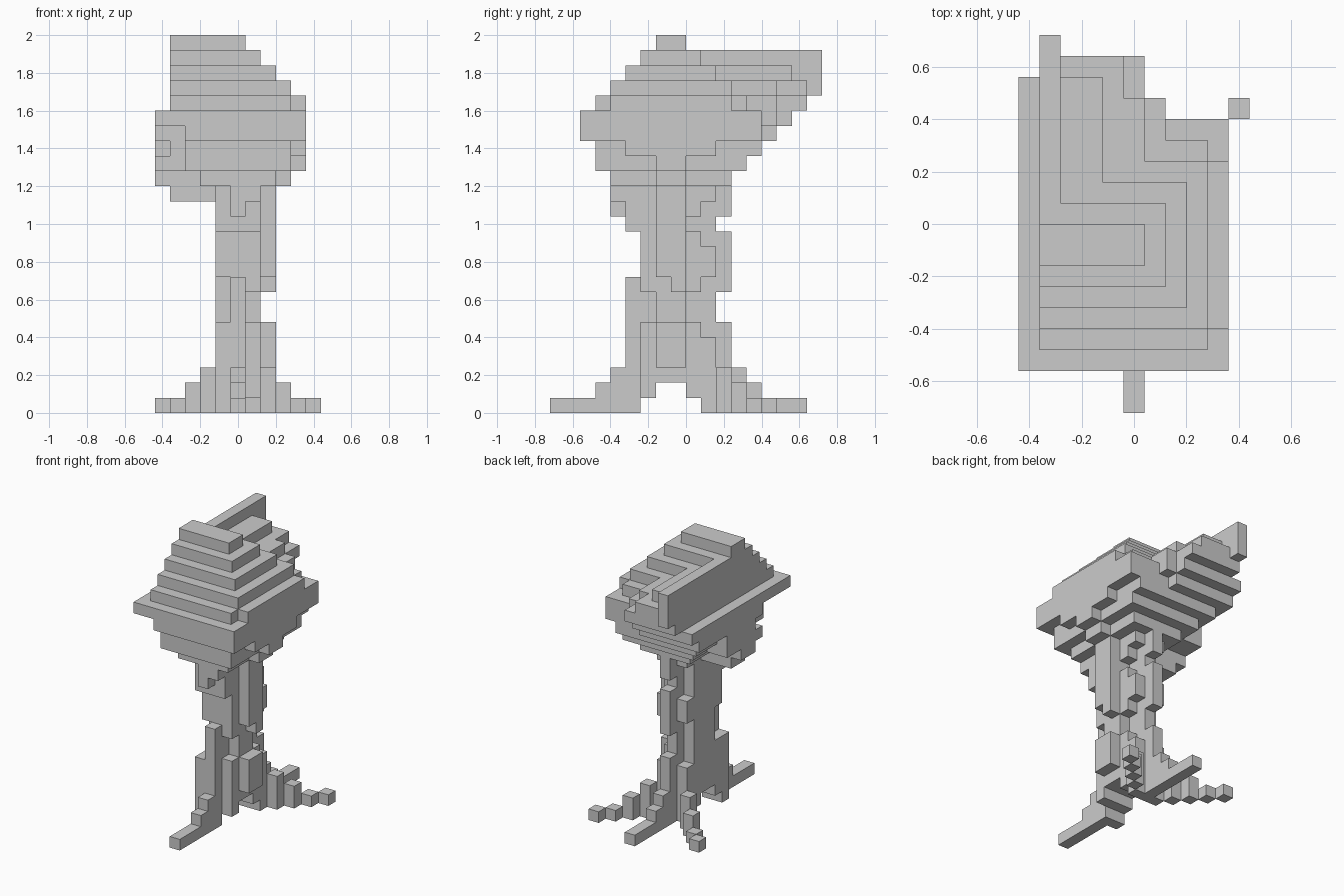
import bpy
import bmesh
from itertools import product

if "Cube" in bpy.data.objects:
    bpy.data.objects.remove(bpy.data.objects["Cube"], do_unlink=True)

UNIT = 0.08
ORIGIN_X, ORIGIN_Y = -5.5 * UNIT, -9 * UNIT

grey = bpy.data.materials.new("plain grey")
grey.use_nodes = True
grey_value = (0.6, 0.6, 0.6, 1)
grey.diffuse_color = grey_value
grey.node_tree.nodes["Principled BSDF"].inputs["Base Color"].default_value = grey_value


def block(x0, x1, y0, y1, z0, z1):
    """Set of grid cells filling a box."""
    return set(product(range(x0, x1), range(y0, y1), range(z0, z1)))


def corner_loop(cell, axis, side):
    """Corners of one face of a cell, wound outwards."""
    first, second = (axis + 1) % 3, (axis + 2) % 3
    loop = []
    for a, b in ((0, 0), (1, 0), (1, 1), (0, 1)):
        corner = list(cell)
        corner[axis] += side
        corner[first] += a
        corner[second] += b
        loop.append(tuple(corner))
    return loop if side else loop[::-1]


def build(name, cells):
    """Make a stepped solid from the exposed faces of its cells."""
    bm = bmesh.new()
    corners = {}

    def vertex(point):
        if point not in corners:
            x, y, z = point
            corners[point] = bm.verts.new(
                (ORIGIN_X + x * UNIT, ORIGIN_Y + y * UNIT, z * UNIT))
        return corners[point]

    for cell in sorted(cells):
        for axis, side in product(range(3), (0, 1)):
            neighbour = list(cell)
            neighbour[axis] += 1 if side else -1
            if tuple(neighbour) not in cells:
                bm.faces.new([vertex(p) for p in corner_loop(cell, axis, side)])
    bmesh.ops.dissolve_limit(bm, angle_limit=0.01, verts=bm.verts, edges=bm.edges)
    mesh = bpy.data.meshes.new(name)
    bm.to_mesh(mesh)
    bm.free()
    mesh.materials.append(grey)
    part = bpy.data.objects.new(name, mesh)
    bpy.context.collection.objects.link(part)


# Crown: rectangles (left, right, front, back) for each layer, top downwards
crown_layers = [
    [(1, 6, 7, 9)],
    [(1, 7, 6, 10)],
    [(1, 8, 5, 11), (1, 4, 9, 16)],
    [(1, 9, 4, 12), (1, 6, 9, 15), (1, 5, 9, 17)],
    [(1, 10, 4, 12), (1, 9, 3, 13), (1, 7, 9, 15), (1, 6, 9, 17)],
    [(0, 10, 2, 14), (0, 7, 9, 15), (0, 6, 9, 16)],
    [(2, 10, 2, 14), (0, 9, 6, 14), (0, 6, 9, 15)],
    [(2, 9, 3, 14), (1, 9, 6, 14), (0, 10, 7, 11), (2, 10, 5, 9)],
    [(2, 9, 3, 13), (0, 9, 6, 11), (2, 10, 7, 9)],
    [(3, 8, 4, 12), (0, 9, 7, 9)],
    [(1, 8, 7, 9)],
]
crown = set()
for depth, layer in enumerate(crown_layers):
    level = 24 - depth
    for rectangle in layer:
        crown |= block(*rectangle, level, level + 1)
build("crown", crown)

# Thin upright fin at the back of the crown
build("crown_fin", block(1, 2, 10, 18, 21, 24))

# Trunk core: a cross in plan, with an arch beneath
trunk = block(4, 7, 7, 9, 2, 15)
trunk |= block(5, 6, 6, 7, 1, 15)
trunk |= block(5, 6, 9, 11, 1, 15)
trunk |= block(4, 5, 9, 10, 1, 15)

# Broken bark filling the corners of the cross
trunk |= block(4, 5, 6, 7, 1, 6) | block(4, 5, 6, 7, 9, 15)
trunk |= block(6, 7, 6, 7, 1, 6) | block(6, 7, 6, 7, 8, 15)
for z0, z1 in ((1, 6), (8, 12), (13, 15)):
    trunk |= block(6, 7, 9, 10, z0, z1)
for x, (z0, z1) in product((4, 6), ((0, 5), (9, 11), (14, 15))):
    trunk |= block(x, x + 1, 10, 11, z0, z1)
build("trunk", trunk)

# Bark ridges standing out around the trunk
ridges = {
    "front_ridge_tall": (5, 6, 5, 6, 0, 9),
    "front_ridge_short": (4, 5, 5, 6, 0, 6),
    "front_collar": (4, 7, 5, 6, 12, 15),
    "front_bracket": (5, 6, 4, 5, 13, 15),
    "front_bracket_side": (6, 7, 4, 5, 14, 15),
    "left_ridge_low": (7, 8, 7, 9, 3, 6),
    "left_ridge_high": (7, 8, 8, 9, 8, 15),
    "left_ridge_front": (7, 8, 7, 8, 9, 15),
    "back_ridge_low": (5, 6, 11, 12, 0, 6),
    "back_ridge_high": (5, 6, 11, 12, 8, 12),
    "back_bracket": (5, 6, 11, 12, 13, 15),
}
for name, bounds in ridges.items():
    build(name, block(*bounds))

# Straight roots stepping down to the front and back
build("front_root", block(5, 6, 0, 6, 0, 1) | block(5, 6, 3, 6, 1, 2)
      | block(5, 6, 4, 6, 2, 3))
build("back_root", block(5, 6, 10, 17, 0, 1) | block(5, 6, 11, 14, 1, 2)
      | block(5, 6, 11, 13, 2, 3))

# Diagonal back roots, mirrored left and right
for name, side in (("left_root", 1), ("right_root", -1)):
    root = set()
    for step, height in enumerate((3, 2, 1, 1)):
        x = 5 + side * (2 + step)
        root |= block(x, x + 1, 11 + step, 12 + step, 0, height)
    build(name, root)
